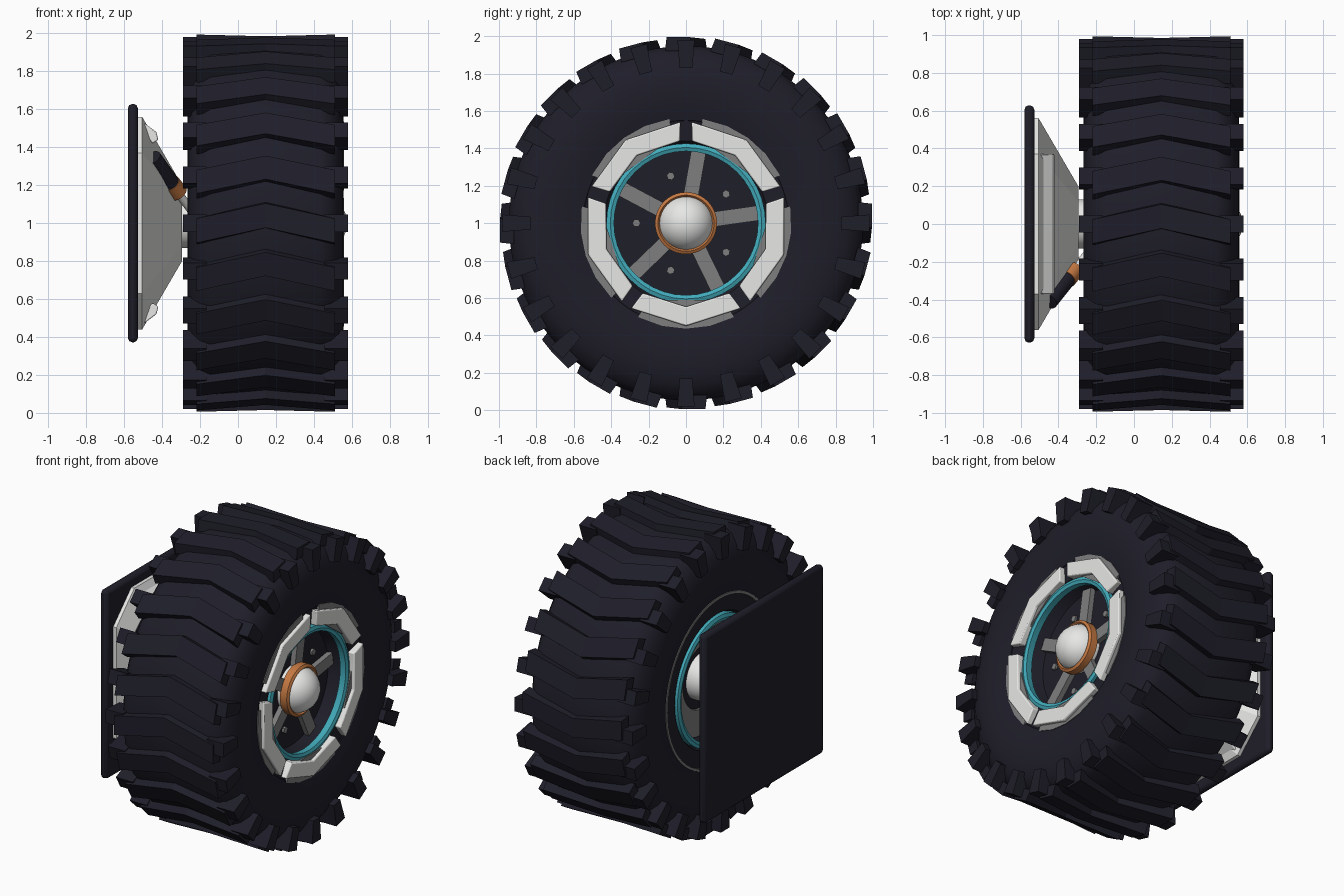
import bpy, bmesh, math
from mathutils import Matrix, Vector

if "Cube" in bpy.data.objects:
    bpy.data.objects.remove(bpy.data.objects["Cube"])

CX, CZ = 0.145, 1.0          # wheel centre


def material(name, rgb):
    m = bpy.data.materials.new(name)
    m.diffuse_color = (*rgb, 1)
    m.use_nodes = True
    m.node_tree.nodes["Principled BSDF"].inputs["Base Color"].default_value = m.diffuse_color
    return m


RUBBER = material("dark rubber", (0.0135, 0.013, 0.0225))
LIGHT = material("light shell", (0.80, 0.80, 0.79))
GREY = material("mid grey", (0.21, 0.21, 0.21))
TEAL = material("teal", (0.055, 0.41, 0.50))
ORANGE = material("orange", (0.56, 0.19, 0.055))


def finish(name, bm, mat, smooth=None, bevel=0):
    bmesh.ops.recalc_face_normals(bm, faces=bm.faces)
    me = bpy.data.meshes.new(name)
    bm.to_mesh(me)
    bm.free()
    me.materials.append(mat)
    ob = bpy.data.objects.new(name, me)
    bpy.context.collection.objects.link(ob)
    if bevel:
        b = ob.modifiers.new("bevel", 'BEVEL')
        b.width, b.segments, b.limit_method = bevel, 2, 'ANGLE'
    if smooth:
        bpy.ops.object.select_all(action='DESELECT')
        ob.select_set(True)
        bpy.context.view_layer.objects.active = ob
        bpy.ops.object.shade_smooth_by_angle(angle=math.radians(smooth))
    return ob


def loft(bm, a, b, mtx=Matrix()):
    """Solid between two matching outlines."""
    va = [bm.verts.new(mtx @ Vector(p)) for p in a]
    vb = [bm.verts.new(mtx @ Vector(p)) for p in b]
    n = len(a)
    bm.faces.new(va)
    bm.faces.new(vb[::-1])
    for i in range(n):
        bm.faces.new((va[i], va[(i + 1) % n], vb[(i + 1) % n], vb[i]))


def around(deg):
    """Local frame (axial, radial, tangential) placed round the wheel axis."""
    return Matrix.Translation((CX, 0, CZ)) @ Matrix.Rotation(math.radians(deg), 4, 'X')


def revolve(name, profile, mat, steps=64, closed=False, smooth=35):
    """Spin (axial, radius) points about the wheel axis."""
    bm = bmesh.new()
    rings = []
    for u, r in profile:
        if r < 1e-4:
            rings.append([bm.verts.new((CX + u, 0, CZ))] * steps)
        else:
            rings.append([bm.verts.new((CX + u, r * math.cos(t), CZ + r * math.sin(t)))
                          for t in (2 * math.pi * k / steps for k in range(steps))])
    pairs = list(zip(rings, rings[1:] + rings[:1])) if closed else list(zip(rings, rings[1:]))
    for a, b in pairs:
        for k in range(steps):
            j = (k + 1) % steps
            vs = list(dict.fromkeys((a[k], a[j], b[j], b[k])))
            if len(vs) > 2:
                bm.faces.new(vs)
    return finish(name, bm, mat, smooth)


def polar(r, deg):
    t = math.radians(deg)
    return r * math.cos(t), r * math.sin(t)


def rod(name, p, q, r, mat):
    p, q = Vector(p), Vector(q)
    bm = bmesh.new()
    rot = (q - p).to_track_quat('Z', 'Y').to_matrix().to_4x4()
    bmesh.ops.create_cone(bm, cap_ends=True, segments=24, radius1=r, radius2=r,
                          depth=(q - p).length, matrix=Matrix.Translation((p + q) / 2) @ rot)
    return finish(name, bm, mat, 40)


# Tyre carcass with bulging sidewalls
half = [(0.33, 0.53), (0.385, 0.55), (0.402, 0.62), (0.412, 0.70), (0.408, 0.78),
        (0.388, 0.86), (0.345, 0.92), (0.29, 0.947)]
revolve("tyre", half + [(-u, r) for u, r in reversed(half)], RUBBER, 72, True)

# Chevron tread bars and the shoulder blocks at their ends
bars, blocks = bmesh.new(), bmesh.new()
for k in range(24):
    m = around(15 * k)
    w, d, h = 0.064, 0.04, 0.365
    for s in (1, -1):
        foot = [(0, -d - w), (s * h, d - w), (s * h, d + w), (0, -d + w)]
        loft(bars, [(x, 0.92, z * 1.08) for x, z in foot],
             [(x, 0.985 + 0.009 * abs(x) / h, z) for x, z in foot], m)
        block = [(0.83, -0.034), (0.83, 0.034), (0.98, 0.046), (0.98, -0.046)]
        loft(blocks, [(s * 0.31, r, t) for r, t in block],
             [(s * 0.435, r, t) for r, t in block], m)
finish("tread_bars", bars, RUBBER)
finish("shoulder_blocks", blocks, RUBBER)

# Rim barrel with a recessed disc on both sides
rim = [(0.25, 0), (0.25, 0.385), (0.34, 0.425), (0.37, 0.44), (0.38, 0.555)]
revolve("rim", rim + [(-u, r) for u, r in reversed(rim)], RUBBER)

# Outer face: five shell segments with grey backing, spokes and bolts
shell, backing, spokes, bolts = (bmesh.new() for _ in range(4))
for k in range(5):
    m = around(-90 + 72 * k)
    outline = [polar(0.542, -32.8), polar(0.55, 0), polar(0.542, 32.8),
               polar(0.44, 31.8), polar(0.447, 0), polar(0.44, -31.8)]
    loft(shell, [(0.33, *p) for p in outline], [(0.414, *p) for p in outline], m)
    edge = [polar(0.564, a) for a in (-27, -13, 0, 13, 27)] + [polar(0.46, 27), polar(0.46, -27)]
    loft(backing, [(0.33, *p) for p in edge], [(0.393, *p) for p in edge], m)
    m = around(8 + 72 * k)
    bar = [(0.12, -0.04), (0.12, 0.04), (0.39, 0.04), (0.39, -0.04)]
    loft(spokes, [(0.24, *p) for p in bar], [(0.285, *p) for p in bar], m)
    m = around(36 + 72 * k) @ Matrix.Translation((0, 0.265, 0))
    hexa = [polar(0.022, 60 * i) for i in range(6)]
    loft(bolts, [(0.24, *p) for p in hexa], [(0.265, *p) for p in hexa], m)
finish("shell_segments", shell, LIGHT, 35, 0.007)
finish("segment_backing", backing, GREY)
finish("spokes", spokes, GREY)
finish("bolts", bolts, GREY)

# Orange collar on the outer face
revolve("hub_collar", [(0.28, 0.12), (0.33, 0.14), (0.34, 0.15),
                       (0.33, 0.166), (0.28, 0.166)], ORANGE, 40, True)
# Grey lip and web on the inner face
revolve("inner_lip", [(-0.36, 0.545), (-0.394, 0.548), (-0.394, 0.565), (-0.36, 0.57)], GREY, 64, True)
revolve("inner_web", [(-0.24, 0.21), (-0.27, 0.21), (-0.27, 0.385), (-0.24, 0.385)], GREY, 64, True)

# Teal trim rings and hub domes on both faces
for s, side in ((1, "outer"), (-1, "inner")):
    revolve(side + "_trim_ring", [(s * 0.335, 0.39), (s * 0.38, 0.385), (s * 0.388, 0.405),
                                  (s * 0.38, 0.426), (s * 0.335, 0.426)], TEAL, 40, True)
    dome = [(s * (0.28 + 0.15 * math.sin(math.radians(a))), 0.15 * math.cos(math.radians(a)))
            for a in range(0, 90, 10)]
    revolve(side + "_hub_dome", [(s * 0.24, 0.15)] + dome + [(s * 0.43, 0)], LIGHT, 32)

# Square mounting plate
bm = bmesh.new()
bmesh.ops.create_cube(bm, size=1, matrix=Matrix.Translation((-0.554, 0, CZ))
                      @ Matrix.Diagonal((0.052, 1.256, 1.256, 1)))
finish("mount_plate", bm, RUBBER, 35, 0.022)


# Tapered mount with chamfered corners
def octagon(x, a, c):
    return [(x, y, CZ + z) for y, z in ((a, -c), (a, c), (c, a), (-c, a),
                                        (-a, c), (-a, -c), (-c, -a), (c, -a))]


bm = bmesh.new()
loft(bm, octagon(-0.54, 0.56, 0.37), octagon(-0.505, 0.56, 0.37))
loft(bm, octagon(-0.505, 0.56, 0.37), octagon(-0.295, 0.20, 0.12))
finish("mount_cone", bm, LIGHT)

# Brackets on the top and bottom of the mount
bm = bmesh.new()
for s in (1, -1):
    pts = [(-0.52, 0.50), (-0.52, 0.545), (-0.49, 0.525), (-0.43, 0.48), (-0.42, 0.44), (-0.45, 0.42)]
    loft(bm, [(x, -0.37, CZ + s * z) for x, z in pts], [(x, 0.37, CZ + s * z) for x, z in pts])
finish("mount_brackets", bm, LIGHT, 35, 0.006)

# Axle stub and the damper beside it
rod("axle", (-0.32, 0, CZ), (-0.1, 0, CZ), 0.13, LIGHT)
rod("damper_body", (-0.45, -0.41, 1.345), (-0.35, -0.285, 1.205), 0.046, RUBBER)
rod("damper_collar", (-0.355, -0.29, 1.21), (-0.315, -0.24, 1.16), 0.051, ORANGE)
rod("damper_rod", (-0.34, -0.27, 1.19), (-0.24, -0.15, 1.06), 0.022, LIGHT)
